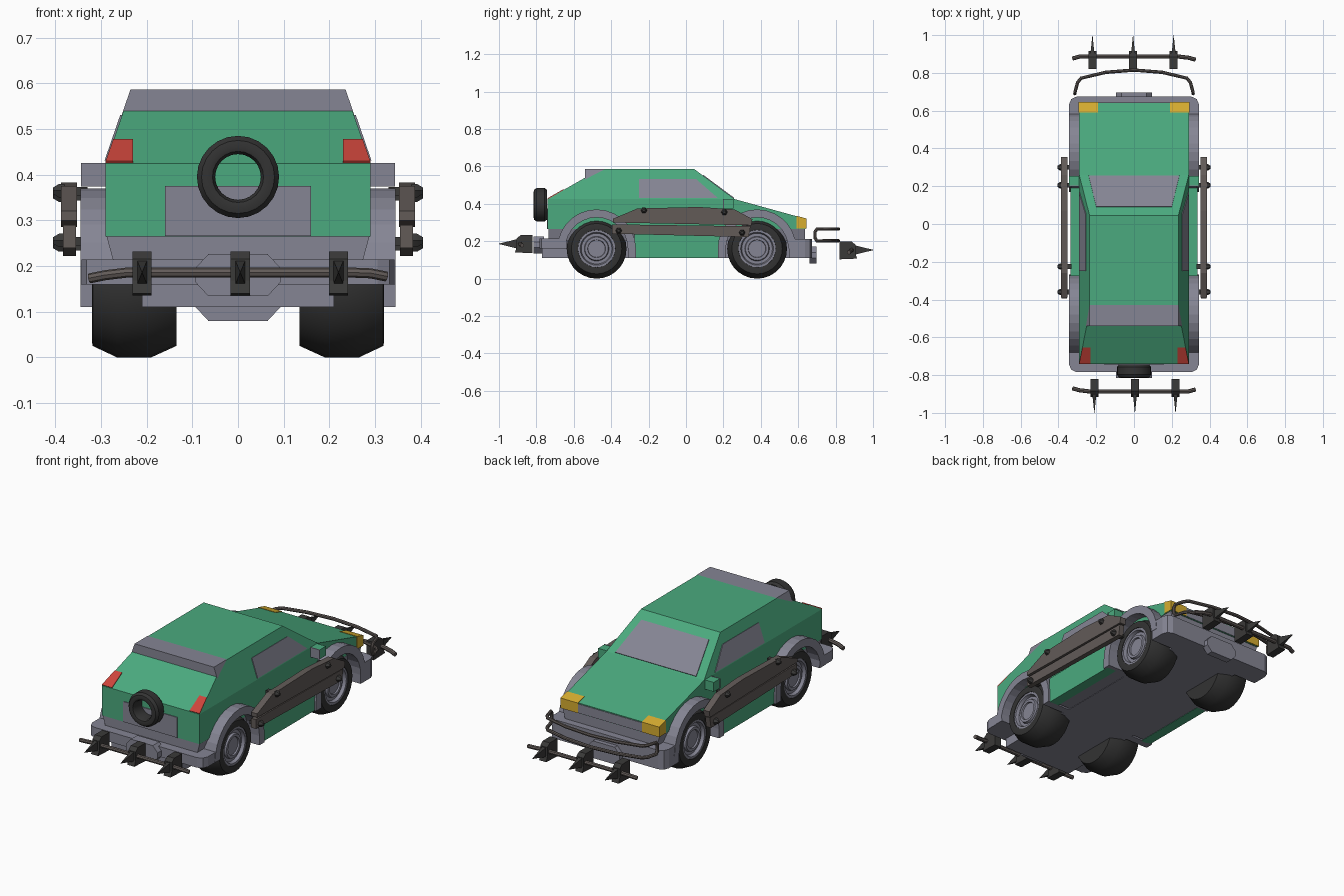
import bpy, bmesh, math
from mathutils import Vector

if "Cube" in bpy.data.objects:
    bpy.data.objects.remove(bpy.data.objects["Cube"])

def material(name, rgb):
    m = bpy.data.materials.new(name)
    m.diffuse_color = (*rgb, 1)
    m.use_nodes = True
    m.node_tree.nodes["Principled BSDF"].inputs["Base Color"].default_value = m.diffuse_color
    return m

GREEN = material("green_paint", (0.07, 0.40, 0.21))
GREY = material("grey_trim", (0.235, 0.235, 0.295))
BLACK = material("black_rubber", (0.033, 0.033, 0.033))
DARK = material("dark_iron", (0.042, 0.041, 0.04))
RUST = material("brown_steel", (0.122, 0.104, 0.097))
RED = material("red_light", (0.62, 0.06, 0.045))
YELLOW = material("yellow_light", (0.68, 0.42, 0.03))

def finish(name, bm, mat, smooth=False):
    bmesh.ops.recalc_face_normals(bm, faces=bm.faces)
    me = bpy.data.meshes.new(name)
    bm.to_mesh(me)
    bm.free()
    ob = bpy.data.objects.new(name, me)
    bpy.context.collection.objects.link(ob)
    me.materials.append(mat)
    if smooth:
        bpy.ops.object.select_all(action='DESELECT')
        ob.select_set(True)
        bpy.context.view_layer.objects.active = ob
        bpy.ops.object.shade_smooth_by_angle(angle=math.radians(35))
    return ob

def loft(name, loops, mat, caps=True, closed=False, smooth=False):
    """Skin a list of equal-length point loops."""
    bm = bmesh.new()
    rings = [[bm.verts.new(p) for p in lp] for lp in loops]
    n = len(rings[0])
    pairs = list(zip(rings, rings[1:])) + ([(rings[-1], rings[0])] if closed else [])
    for a, b in pairs:
        for i in range(n):
            j = (i + 1) % n
            bm.faces.new((a[i], a[j], b[j], b[i]))
    if caps and not closed:
        bm.faces.new(rings[0])
        bm.faces.new(rings[-1])
    return finish(name, bm, mat, smooth)

def prism(name, axis, pts, a, b, mat):
    put = {'x': lambda u, v, t: (t, u, v), 'y': lambda u, v, t: (u, t, v),
           'z': lambda u, v, t: (u, v, t)}[axis]
    return loft(name, [[put(u, v, t) for u, v in pts] for t in (a, b)], mat)

def box(name, x0, x1, y0, y1, z0, z1, mat):
    return prism(name, 'z', [(x0, y0), (x1, y0), (x1, y1), (x0, y1)], z0, z1, mat)

def plate(name, pts, mat, t=0.004):
    p = [Vector(q) for q in pts]
    n = (p[1] - p[0]).cross(p[2] - p[0]).normalized() * t
    return loft(name, [[q - n for q in p], [q + n for q in p]], mat)

def lathe(name, axis, profile, centre, mat, n=28, closed=False):
    c = Vector(centre)
    loops = []
    for t, r in profile:
        loop = []
        for i in range(n):
            a = 2 * math.pi * i / n
            u, v = r * math.cos(a), r * math.sin(a)
            loop.append(c + Vector((t, u, v) if axis == 'x' else (u, t, v)))
        loops.append(loop)
    return loft(name, loops, mat, closed=closed, smooth=True)

def tube(name, pts, r, mat, cyclic=False):
    cu = bpy.data.curves.new(name, 'CURVE')
    cu.dimensions = '3D'
    cu.bevel_depth, cu.bevel_resolution, cu.use_fill_caps = r, 2, True
    sp = cu.splines.new('POLY')
    sp.points.add(len(pts) - 1)
    for q, p in zip(sp.points, pts):
        q.co = (*p, 1)
    sp.use_cyclic_u = cyclic
    tmp = bpy.data.objects.new(name, cu)
    bpy.context.collection.objects.link(tmp)
    bm = bmesh.new()
    bm.from_mesh(tmp.evaluated_get(bpy.context.evaluated_depsgraph_get()).to_mesh())
    bpy.data.objects.remove(tmp)
    return finish(name, bm, mat, True)

def hw(z):  # half width of the body at a height
    return 0.29 - max(0, z - 0.425) / 0.16 * 0.055

def hull(name, pts, mat, grow=0):
    return loft(name, [[(s * (hw(z) + grow), y, z) for y, z in pts] for s in (-1, 1)], mat)

# body shell, cabin and rear spoiler
hull("lower_body", [(-.74, .265), (-.74, .425), (.26, .425), (.64, .32), (.64, .265)], GREEN)
hull("cabin", [(-.74, .425), (-.46, .585), (.045, .585), (.26, .425)], GREEN)
hull("rear_spoiler", [(-.54, .587), (-.54, .53), (-.43, .587)], GREY, 0.001)

# windscreen, tailgate panel and grille
plate("windscreen", [(-.24, .255, .429), (.24, .255, .429), (.2, .09, .5515), (-.2, .09, .5515)], GREY)
box("tailgate_panel", -.16, .16, -.744, -.738, .266, .375, GREY)
box("grille", -.19, .19, .635, .643, .267, .316, GREY)

# undercarriage
loft("skirt", [[(-w, -.735, z), (w, -.735, z), (w, .635, z), (-w, .635, z)]
               for w, z in ((.27, .2), (.288, .266))], GREY)
box("floor_pan", -.21, .21, -.77, .62, .11, .21, GREY)
box("middle_floor", -.3, .3, -.26, .18, .112, .21, GREY)

# bumpers with cut corners, and their octagonal plates
prism("front_bumper", 'z', [(-.343, .55), (.343, .55), (.343, .635), (.332, .662), (.305, .674),
                            (-.305, .674), (-.332, .662), (-.343, .635)], .11, .212, GREY)
prism("rear_bumper", 'z', [(-.343, -.64), (.343, -.64), (.343, -.745), (.332, -.772), (.305, -.784),
                           (-.305, -.784), (-.332, -.772), (-.343, -.745)], .16, .214, GREY)
def octagon(z0, z1):
    d = (z1 - z0) * .34
    half = [(.065, z0), (.094, z0 + d), (.094, z1 - d), (.065, z1)]
    return half + [(-x, z) for x, z in reversed(half)]
prism("front_bumper_plate", 'y', octagon(.08, .172), .66, .697, GREY)
prism("rear_bumper_plate", 'y', octagon(.134, .226), -.76, -.815, GREY)

# parts repeated on each side
for s, side in ((-1, "left"), (1, "right")):
    plate(side + "_window", [(s * hw(z), y, z) for y, z in
          ((-.25, .43), (.17, .43), (.055, .53), (-.25, .53))], GREY)
    plate(side + "_tail_light", [(s * x, -.74 + (z - .425) * 1.75, z) for x, z in
          ((.23, .426), (.29, .426), (hw(.475), .475), (.23, .475))], RED)
    prism(side + "_headlight", 'x', [(.59, .267), (.645, .267), (.645, .321), (.59, .336)],
          s * .19, s * .293, YELLOW)
    box(side + "_sill", s * .28, s * .335, -.275, .19, .11, .25, GREEN)
    box(side + "_mirror", s * .28, s * .343, .203, .255, .375, .425, GREEN)
    box(side + "_mirror_glass", s * .29, s * .344, .199, .204, .374, .426, GREY)

    for yc, end, back in ((-.478, "rear", -1), (.38, "front", 1)):
        # wheel arch: half ring with legs, the outer leg joins the bumper
        arc = [math.pi * i / 14 for i in range(15)]
        pts = [(yc - back * .21, .11)]
        pts += [(yc - back * .21 * math.cos(a), .16 + .21 * math.sin(a)) for a in arc]
        pts += [(yc - back * .167 * math.cos(a), .16 + .167 * math.sin(a)) for a in reversed(arc)]
        pts += [(yc - back * .167, .11)]
        prism(f"{side}_{end}_wheel_arch", 'x', pts, s * .2, s * .345, GREY)
        # tyre and stepped rim
        c = (0, yc, .16)
        lathe(f"{side}_{end}_tyre", 'x', [(s * t, r) for t, r in
              ((.135, .08), (.135, .135), (.19, .16), (.265, .16), (.318, .135),
               (.32, .125), (.318, .1), (.295, .096))], c, BLACK)
        lathe(f"{side}_{end}_rim", 'x', [(s * t, r) for t, r in
              ((.28, .1), (.315, .1), (.315, .088), (.298, .082), (.298, .066),
               (.31, .062), (.31, .048), (.302, .046))], c, GREY)

    # bolted side armour
    up = [(-.39, .3), (-.39, .32), (-.26, .375), (.07, .383), (.26, .37), (.355, .318), (.35, .285)]
    low = [(-.395, .29), (.345, .28), (.335, .222), (-.395, .24)]
    prism(side + "_upper_armour", 'x', up, s * .352, s * .387, RUST)
    prism(side + "_lower_armour", 'x', low, s * .355, s * .383, RUST)
    for k, (y, z) in enumerate(((-.225, .365), (.205, .355), (-.36, .256), (.3, .246))):
        lathe(f"{side}_armour_bolt_{k}", 'x', [(s * .38, .017), (s * .392, .017), (s * .405, .008)],
              (0, y, z), DARK, 6)
        box(f"{side}_armour_bracket_{k}", s * .33, s * .357, y - .012, y + .012, z - .012, z + .008, DARK)

# spare wheel on the tailgate
lathe("spare_tyre", 'y', [(-.812, .056), (-.815, .066), (-.812, .08), (-.798, .09), (-.757, .09),
                          (-.744, .08), (-.744, .05), (-.8, .05)], (0, 0, .395), BLACK, 24, True)

# looped guard tube round the nose
arch = [(-.312, .7), (-.298, .75), (-.28, .772), (-.15, .803), (0, .815),
        (.15, .803), (.28, .772), (.298, .75), (.312, .7)]
tube("nose_guard", [(x, y, .265) for x, y in arch] + [(.313, .69, .25), (.313, .69, .217)] +
     [(x, y, .202) for x, y in reversed(arch)] + [(-.313, .69, .217), (-.313, .69, .25)],
     .009, RUST, True)

# spiked bars, the front one is the rear one turned half round
for s, end, dz in ((1, "rear", 0), (-1, "front", -.033)):
    turn = lambda x, y, z: (s * x, s * y, z + dz)
    tube(end + "_spike_bar", [turn(*p) for p in
         ((-.325, -.87, .173), (-.29, -.88, .18), (-.24, -.886, .186), (.24, -.886, .186),
          (.29, -.886, .184), (.325, -.876, .177))], .011, RUST)
    for k, xc in enumerate((-.21, .005, .22)):
        prof = [(-.82, .232), (-.885, .232), (-.905, .215), (-.905, .168), (-.915, .14), (-.82, .136)]
        loft(f"{end}_spike_block_{k}", [[turn(xc + d, y, z) for y, z in prof]
             for d in (-.021, .021)], DARK)
        loft(f"{end}_spike_{k}", [[turn(xc + a * f, y, .186 + b * f) for a, b in
             ((-.011, -.026), (.011, -.026), (.011, .026), (-.011, .026))]
             for y, f in ((-.9, 1), (-.94, .6), (-1.0, .05))], DARK)
